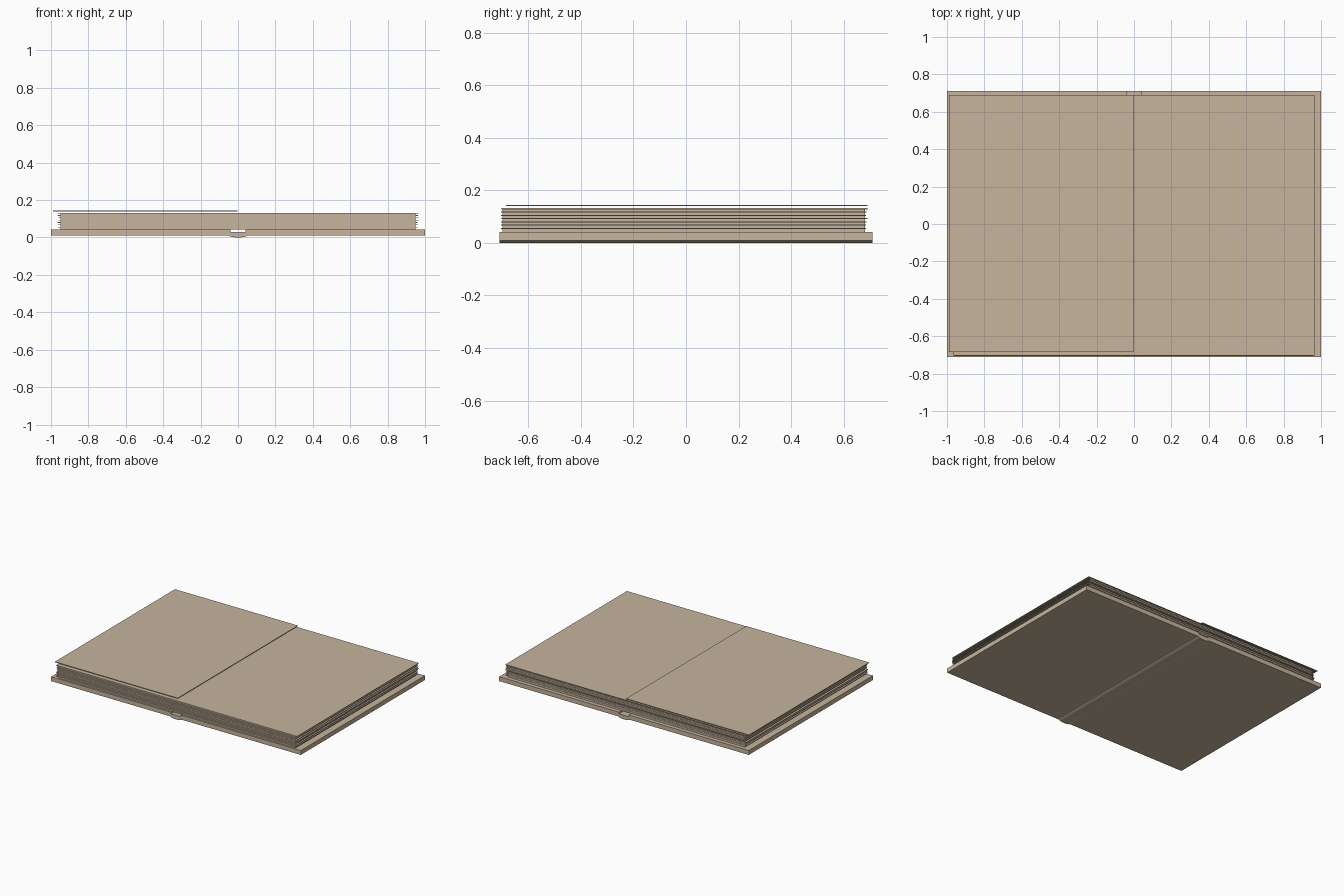
import bpy, bmesh, math, random
from mathutils import Matrix, Vector

if "Cube" in bpy.data.objects:
    bpy.data.objects.remove(bpy.data.objects["Cube"])

random.seed(4)

tan = bpy.data.materials.new("warm tan")
tan.diffuse_color = (0.57, 0.46, 0.34, 1)
tan.use_nodes = True
tan.node_tree.nodes["Principled BSDF"].inputs["Base Color"].default_value = tan.diffuse_color


def finish(name, bm):
    bmesh.ops.recalc_face_normals(bm, faces=bm.faces)
    me = bpy.data.meshes.new(name)
    bm.to_mesh(me)
    bm.free()
    ob = bpy.data.objects.new(name, me)
    bpy.context.collection.objects.link(ob)
    me.materials.append(tan)
    return ob


def box(name, x, y, z):
    """Box from (min, max) ranges."""
    bm = bmesh.new()
    size = [b - a for a, b in (x, y, z)]
    mid = Vector([(a + b) / 2 for a, b in (x, y, z)])
    bmesh.ops.create_cube(bm, size=1, matrix=Matrix.Translation(mid) @ Matrix.Diagonal((*size, 1)))
    return finish(name, bm)


def extrude_y(name, profile, y0, y1):
    """Closed xz profile extruded along y."""
    bm = bmesh.new()
    face = bm.faces.new([bm.verts.new((px, y0, pz)) for px, pz in profile])
    ext = bmesh.ops.extrude_face_region(bm, geom=[face])
    verts = [v for v in ext["geom"] if isinstance(v, bmesh.types.BMVert)]
    bmesh.ops.translate(bm, verts=verts, vec=(0, y1 - y0, 0))
    return finish(name, bm)


# Cover boards, one each side of the spine
box("left_cover", (-1, -0.04), (-0.71, 0.71), (0.01, 0.042))
box("right_cover", (0.04, 1), (-0.71, 0.71), (0.01, 0.042))

# Rounded spine bulging below the boards
arc = [(0.05 * math.cos(a), 0.014 - 0.014 * math.sin(a))
       for a in (math.pi * i / 10 for i in range(11))]
spine = extrude_y("spine", arc + [(-0.04, 0.03), (0.04, 0.03)], -0.71, 0.71)

# Page block, inset a little behind the sheets
box("page_block", (-0.95, 0.95), (-0.698, 0.682), (0.042, 0.13))

# Slightly uneven sheets poking out of the block
for i in range(6):
    z = 0.053 + i * 0.0125
    dx, dy = random.uniform(-0.003, 0.004), random.uniform(-0.002, 0.006)
    box(f"page_sheet_{i + 1}", (-0.962 + dx, 0.962 + dx),
        (-0.704 + dy / 2, 0.686 + dy), (z, z + 0.004))

# Top spread and the loose page lifted on the left
box("top_spread", (-0.965, 0.965), (-0.702, 0.69), (0.128, 0.132))
box("loose_page", (-0.988, -0.003), (-0.685, 0.69), (0.14, 0.144))
